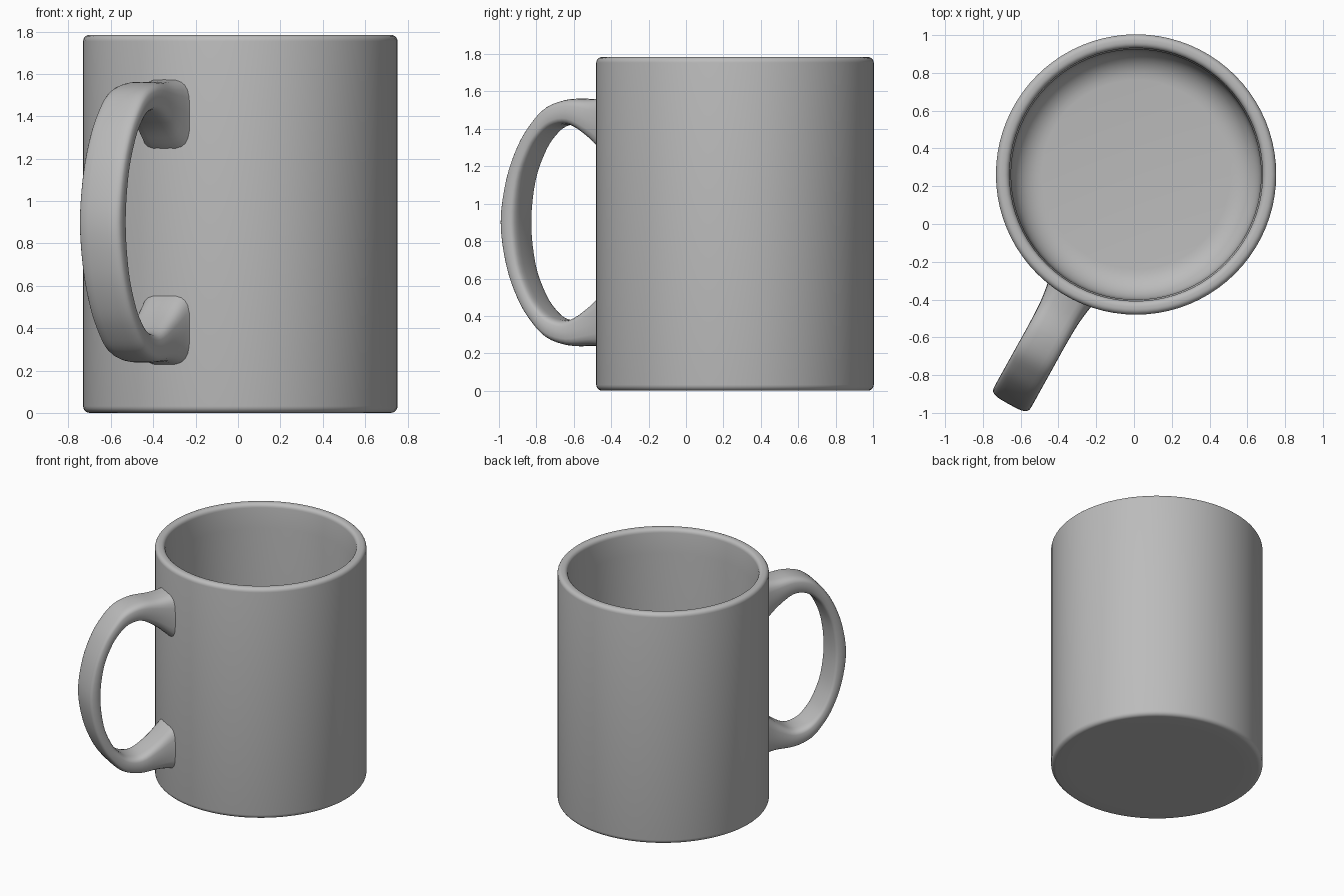
import bpy, bmesh, math
from mathutils import Vector

cube = bpy.data.objects.get("Cube")
if cube:
    bpy.data.objects.remove(cube, do_unlink=True)

CENTRE = Vector((0.011, 0.262, 0.0))
OUT = Vector((-0.485, -0.875, 0)).normalized()   # direction the handle points
SIDE = Vector((-OUT.y, OUT.x, 0))
MID_Z = 0.90                                     # handle mirror height

glaze = bpy.data.materials.new("grey ceramic")
glaze.use_nodes = True
GREY = (0.5, 0.5, 0.5, 1)
glaze.diffuse_color = GREY
glaze.node_tree.nodes["Principled BSDF"].inputs["Base Color"].default_value = GREY


def finish(bm, name):
    bmesh.ops.recalc_face_normals(bm, faces=bm.faces)
    mesh = bpy.data.meshes.new(name)
    bm.to_mesh(mesh)
    bm.free()
    mesh.materials.append(glaze)
    obj = bpy.data.objects.new(name, mesh)
    bpy.context.collection.objects.link(obj)
    obj.location = CENTRE
    bpy.ops.object.select_all(action='DESELECT')
    obj.select_set(True)
    bpy.context.view_layer.objects.active = obj
    bpy.ops.object.shade_smooth_by_angle(angle=math.radians(50))
    return obj


def arc(cx, cz, radius, start, end, steps=5):
    angles = [math.radians(start + (end - start) * i / steps) for i in range(steps + 1)]
    return [(cx + radius * math.cos(a), cz + radius * math.sin(a)) for a in angles]


# Cup: one lathed profile, from the base centre up the outside and down inside
profile = [(0, 0), (0.60, 0)]
profile += arc(0.710, 0.032, 0.032, -90, 0)
profile += arc(0.712, 1.754, 0.030, 0, 90)
profile += arc(0.700, 1.754, 0.030, 90, 180)
profile += [(0.662, 1.60), (0.660, 0.9)]
profile += arc(0.500, 0.25, 0.158, 0, -90, 8)
profile += [(0, 0.088)]
bm = bmesh.new()
verts = [bm.verts.new((r, 0, z)) for r, z in profile]
edges = [bm.edges.new(pair) for pair in zip(verts, verts[1:])]
bmesh.ops.spin(bm, geom=verts + edges, cent=(0, 0, 0), axis=(0, 0, 1),
               angle=math.tau, steps=80, use_merge=True)
bmesh.ops.remove_doubles(bm, verts=bm.verts, dist=0.0005)
finish(bm, "cup")

# Handle: outer (r, z), inner (r, z) and half width, from the top root to the middle
upper = [
    (0.700, 1.585, 0.700, 1.215, 0.140),
    (0.745, 1.572, 0.750, 1.255, 0.128),
    (0.840, 1.560, 0.850, 1.345, 0.116),
    (0.980, 1.560, 0.970, 1.418, 0.112),
    (1.110, 1.520, 1.070, 1.410, 0.112),
    (1.205, 1.430, 1.145, 1.355, 0.112),
    (1.285, 1.310, 1.205, 1.270, 0.112),
    (1.355, 1.130, 1.263, 1.120, 0.112),
    (1.390, 0.900, 1.288, 0.900, 0.112),
]
lower = [(a, 2 * MID_Z - b, c, 2 * MID_Z - d, w) for a, b, c, d, w in reversed(upper[:-1])]
keys = [Vector(k) for k in upper + lower]


def smooth_path(points, steps=4):
    """Catmull-Rom curve through all the section points."""
    pts = [points[0]] + points + [points[-1]]
    path = []
    for p0, p1, p2, p3 in zip(pts, pts[1:], pts[2:], pts[3:]):
        for i in range(steps):
            t = i / steps
            path.append(0.5 * (2 * p1 + (p2 - p0) * t
                               + (2 * p0 - 5 * p1 + 4 * p2 - p3) * t ** 2
                               + (3 * p1 - p0 - 3 * p2 + p3) * t ** 3))
    return path + [points[-1]]


def soft(value):
    return math.copysign(abs(value) ** 0.55, value)   # rounded-rectangle section


bm = bmesh.new()
rings = []
SIDES = 24
for ro, zo, ri, zi, half in smooth_path(keys):
    outer = OUT * ro + Vector((0, 0, zo))
    inner = OUT * ri + Vector((0, 0, zi))
    mid, reach = (outer + inner) / 2, (outer - inner) / 2
    ring = []
    for k in range(SIDES):
        a = math.tau * k / SIDES
        ring.append(bm.verts.new(mid + reach * soft(math.cos(a)) + SIDE * half * soft(math.sin(a))))
    rings.append(ring)
for one, two in zip(rings, rings[1:]):
    for k in range(SIDES):
        n = (k + 1) % SIDES
        bm.faces.new((one[k], one[n], two[n], two[k]))
bm.faces.new(rings[0])
bm.faces.new(rings[-1])
finish(bm, "handle")
